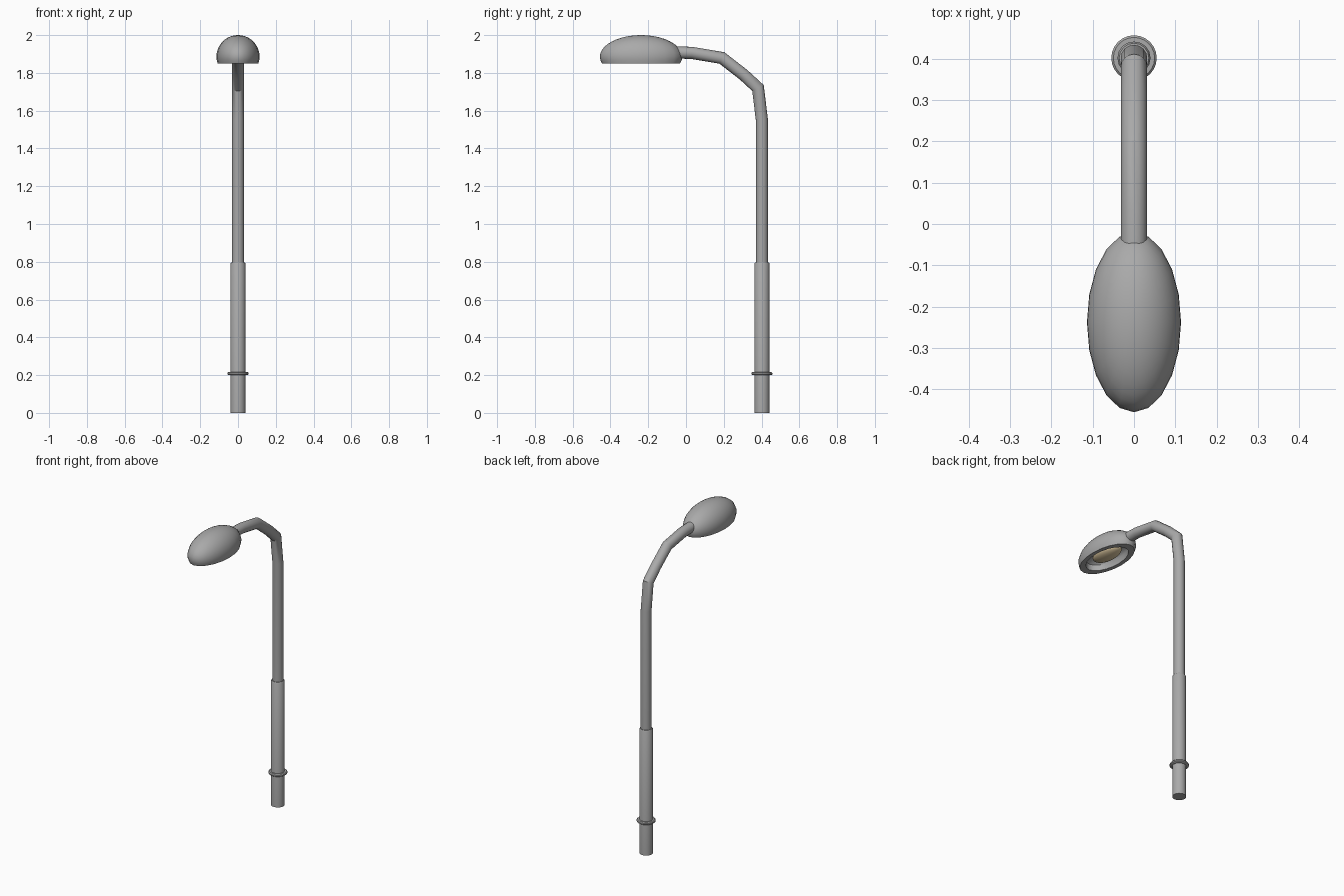
import bpy, bmesh, math
from mathutils import Vector

cube = bpy.data.objects.get("Cube")
if cube:
    bpy.data.objects.remove(cube)


def material(name, colour):
    m = bpy.data.materials.new(name)
    m.use_nodes = True
    m.diffuse_color = colour
    m.node_tree.nodes["Principled BSDF"].inputs["Base Color"].default_value = colour
    return m


grey = material("grey metal", (0.4, 0.4, 0.4, 1))
cream = material("warm cream", (0.7, 0.56, 0.34, 1))


def finish(name, bm, mat, angle=40):
    bmesh.ops.remove_doubles(bm, verts=bm.verts, dist=1e-5)
    bmesh.ops.recalc_face_normals(bm, faces=bm.faces)
    mesh = bpy.data.meshes.new(name)
    bm.to_mesh(mesh)
    bm.free()
    mesh.materials.append(mat)
    ob = bpy.data.objects.new(name, mesh)
    bpy.context.collection.objects.link(ob)
    bpy.ops.object.select_all(action="DESELECT")
    ob.select_set(True)
    bpy.context.view_layer.objects.active = ob
    bpy.ops.object.shade_smooth_by_angle(angle=math.radians(angle))
    return ob


def skin(bm, rings):
    """Bridge consecutive rings of points with quads."""
    loops = [[bm.verts.new(p) for p in ring] for ring in rings]
    n = len(loops[0])
    for a, b in zip(loops, loops[1:]):
        for i in range(n):
            j = (i + 1) % n
            bm.faces.new((a[i], a[j], b[j], b[i]))
    return loops


def lathe(name, profile, centre, scale, mat, sides):
    """Turn (radius, height) points around a vertical axis."""
    angles = [2 * math.pi * i / sides for i in range(sides)]
    bm = bmesh.new()
    skin(bm, [[(centre[0] + r * scale[0] * math.cos(a),
                centre[1] + r * scale[1] * math.sin(a),
                centre[2] + z * scale[2]) for a in angles] for r, z in profile])
    return finish(name, bm, mat)


def arc(start, end, steps, r=1.0, h=1.0):
    """Elliptical profile from one elevation angle to another."""
    angles = [math.radians(start + (end - start) * i / steps) for i in range(steps + 1)]
    return [(r * math.cos(a), h * math.sin(a)) for a in angles]


# Post sleeve and its collar
POST_Y = 0.402
lathe("post_sleeve", [(0, 0), (0.04, 0), (0.04, 0.79), (0.036, 0.797), (0, 0.797)],
      (0, POST_Y, 0), (1, 1, 1), grey, 16)
lathe("post_collar", [(0.035, 0.2), (0.05, 0.2), (0.055, 0.204), (0.055, 0.212),
                      (0.05, 0.217), (0.035, 0.217)],
      (0, POST_Y, 0), (1, 1, 1), grey, 24)

# Upper post bending forward into the arm, with mitred joints
path = [Vector((0, y, z)) for y, z in
        [(POST_Y, 0.75), (POST_Y, 1.55), (0.381, 1.72), (0.305, 1.79),
         (0.19, 1.879), (0.03, 1.906), (-0.06, 1.908)]]
rings = []
for i, p in enumerate(path):
    before = (p - path[max(i - 1, 0)]).normalized()
    after = (path[min(i + 1, len(path) - 1)] - p).normalized()
    tangent = (before + after).normalized()
    side = Vector((1, 0, 0))
    up = side.cross(tangent)
    stretch = 1 / max(tangent.dot(after), tangent.dot(before))
    rings.append([p + 0.032 * (side * math.cos(a) + up * stretch * math.sin(a))
                  for a in (math.tau * k / 16 for k in range(16))])
bm = bmesh.new()
loops = skin(bm, rings)
for loop in (loops[0], loops[-1]):
    bm.faces.new(loop)
finish("post_and_arm", bm, grey, 25)

# Lamp head: domed shell, flat lower rim and hollow underside
HEAD = (0, -0.238, 1.886)
SIZE = (0.114, 0.218, 0.114)
shell = arc(90, -18, 12)
rim = shell[-1][1]
hollow = [(0.74, rim), (0.72, rim + 0.3)]
ceiling = [(0.6, rim + 0.45), (0.35, rim + 0.55), (0, rim + 0.58)]
lathe("lamp_head", shell + hollow + ceiling, HEAD, SIZE, grey, 20)

# Bulb tucked inside the hollow
lathe("bulb", arc(90, -90, 10), (0, HEAD[1], 1.885), (0.058, 0.11, 0.03), cream, 20)
